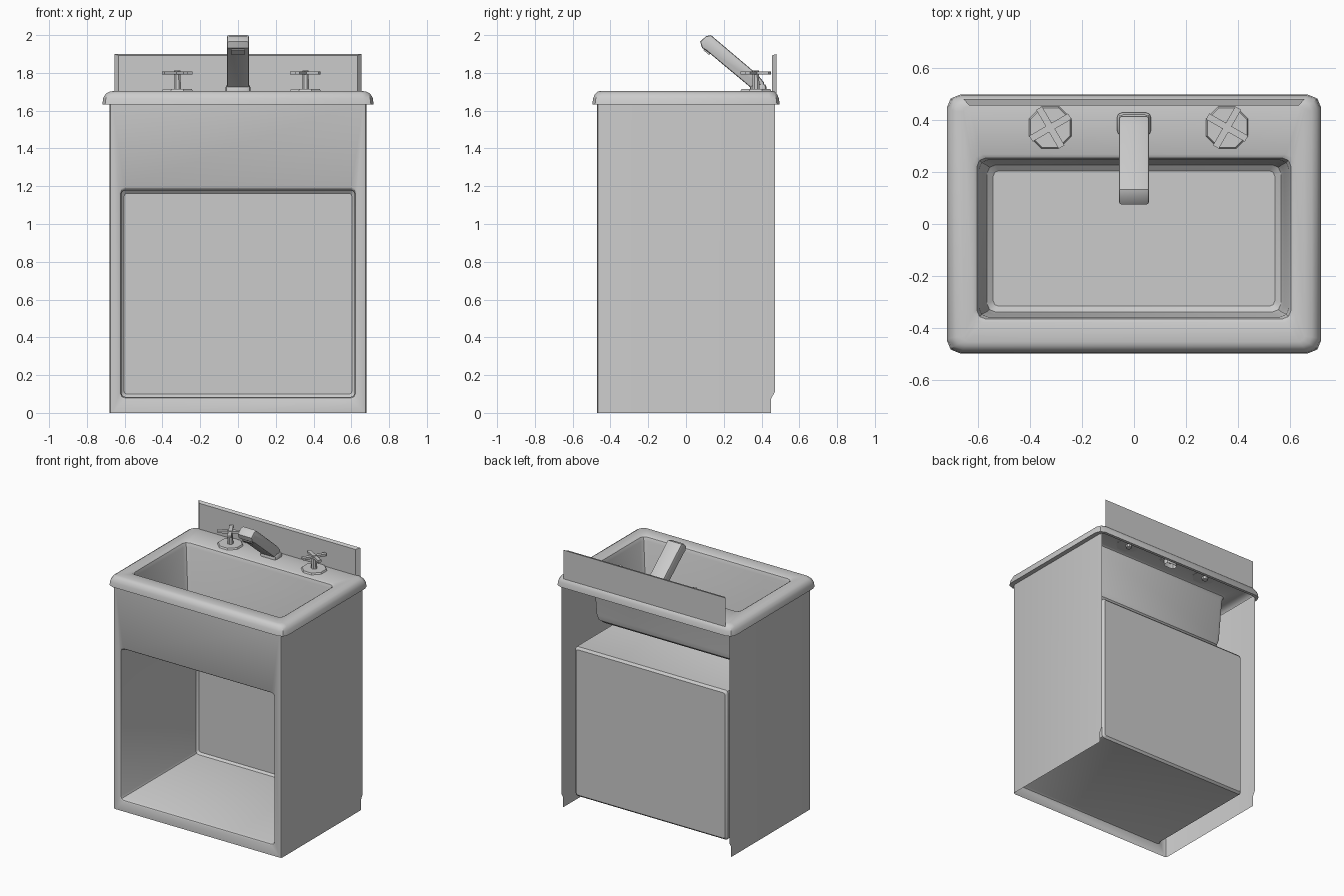
import bpy, bmesh, math
from mathutils import Matrix

if "Cube" in bpy.data.objects:
    bpy.data.objects.remove(bpy.data.objects["Cube"])


def finish(bm, name, smooth=True, normals=True):
    bmesh.ops.remove_doubles(bm, verts=bm.verts, dist=0.0005)
    if normals:
        bmesh.ops.recalc_face_normals(bm, faces=bm.faces)
    me = bpy.data.meshes.new(name)
    bm.to_mesh(me)
    bm.free()
    ob = bpy.data.objects.new(name, me)
    bpy.context.collection.objects.link(ob)
    if smooth:
        bpy.ops.object.select_all(action='DESELECT')
        ob.select_set(True)
        bpy.context.view_layer.objects.active = ob
        bpy.ops.object.shade_smooth_by_angle(angle=math.radians(32))
    return ob


def round_rect(hx, v0, v1, c, seg=2):
    """Rectangle with rounded corners, as 2D points."""
    pts = []
    for i, (x, y) in enumerate([(hx - c, v1 - c), (-hx + c, v1 - c),
                                (-hx + c, v0 + c), (hx - c, v0 + c)]):
        for k in range(seg + 1):
            a = math.pi / 2 * (i + k / seg)
            pts.append((x + c * math.cos(a), y + c * math.sin(a)))
    return pts


def loft(bm, loops):
    """Bridge successive point loops and cap the last."""
    rings = [[bm.verts.new(p) for p in lp] for lp in loops]
    n = len(rings[0])
    for a, b in zip(rings, rings[1:]):
        for i in range(n):
            bm.faces.new((a[i], a[(i + 1) % n], b[(i + 1) % n], b[i]))
    bm.faces.new(rings[-1])


def add_box(bm, size, loc, rot=0.0):
    m = (Matrix.Translation(loc) @ Matrix.Rotation(rot, 4, 'Z')
         @ Matrix.Diagonal((*size, 1)))
    return bmesh.ops.create_cube(bm, size=1, matrix=m)['verts']


# Cabinet: front frame running into a recessed open-fronted box
bm = bmesh.new()
frame = [  # half width, z low, z high, corner, y
    (0.665, 0.0, 1.65, 0.0, -0.47),
    (0.63, 0.07, 1.195, 0.03, -0.47),
    (0.622, 0.078, 1.187, 0.025, -0.465),
    (0.617, 0.085, 1.178, 0.02, -0.45),
    (0.617, 0.085, 1.178, 0.02, 0.395),
    (0.603, 0.099, 1.162, 0.015, 0.41)]
loft(bm, [[(x, y, z) for x, z in round_rect(h, a, b, c)]
          for h, a, b, c, y in frame])
# Side sheets with a notch at the rear foot and a softened front corner
for s in (-1, 1):
    prof = [(-0.457, 0), (0.45, 0), (0.45, 0.075), (0.47, 0.11),
            (0.47, 1.65), (-0.457, 1.65)]
    bm.faces.new([bm.verts.new((s * 0.68, y, z)) for y, z in prof])
    corner = [(0.665, -0.47), (0.676, -0.467), (0.68, -0.457)]
    for (xa, ya), (xb, yb) in zip(corner, corner[1:]):
        bm.faces.new([bm.verts.new(p) for p in (
            (s * xa, ya, 0), (s * xb, yb, 0), (s * xb, yb, 1.65), (s * xa, ya, 1.65))])
finish(bm, "cabinet")

# Countertop rim and basin in one lofted sheet
bm = bmesh.new()
sink = [  # half width, y front, y back, z, corner
    (0.685, -0.475, 0.475, 1.632, 0.03),
    (0.718, -0.496, 0.496, 1.632, 0.05),
    (0.714, -0.492, 0.492, 1.665, 0.05),
    (0.702, -0.482, 0.482, 1.688, 0.045),
    (0.682, -0.468, 0.468, 1.700, 0.035),
    (0.655, -0.452, 0.452, 1.704, 0.02),
    (0.617, -0.377, 0.267, 1.704, 0.035),
    (0.603, -0.365, 0.254, 1.695, 0.035),
    (0.594, -0.357, 0.246, 1.67, 0.035),
    (0.575, -0.347, 0.236, 1.36, 0.035),
    (0.563, -0.337, 0.226, 1.32, 0.03),
    (0.54, -0.315, 0.204, 1.30, 0.02)]
loft(bm, [[(x, y, z) for x, y in round_rect(h, a, b, c)]
          for h, a, b, z, c in sink])
finish(bm, "sink_top")

# Backsplash with sloped ends and top
bm = bmesh.new()
loft(bm, [[(-0.655, 0.48, 1.68), (0.655, 0.48, 1.68), (0.655, 0.48, 1.90), (-0.655, 0.48, 1.90)],
          [(-0.632, 0.454, 1.68), (0.632, 0.454, 1.68), (0.632, 0.454, 1.892), (-0.632, 0.454, 1.892)]])
bm.verts.ensure_lookup_table()
bm.faces.new(bm.verts[:4])
finish(bm, "backsplash", smooth=False)

# Angled spout: side profile extruded across x
bm = bmesh.new()
prof = [(0.345, 1.72), (0.108, 1.918), (0.085, 1.932), (0.075, 1.965),
        (0.105, 1.994), (0.132, 2.0), (0.38, 1.79), (0.412, 1.75), (0.412, 1.72)]
face = bm.faces.new([bm.verts.new((-0.058, y, z)) for y, z in prof])
ext = bmesh.ops.extrude_face_region(bm, geom=[face])
for g in ext['geom']:
    if isinstance(g, bmesh.types.BMVert):
        g.co.x = 0.058
caps = [f for f in bm.faces if len(f.verts) == len(prof)]
rim_edges = list({e for f in caps for e in f.edges})
bmesh.ops.bevel(bm, geom=rim_edges, offset=0.01, segments=2, profile=0.5, affect='EDGES')
finish(bm, "spout")

# Spout outlet beneath the tip
bm = bmesh.new()
m = Matrix.Translation((0, 0.115, 1.917)) @ Matrix.Rotation(math.radians(-40), 4, 'X')
bmesh.ops.create_cube(bm, size=1, matrix=m @ Matrix.Diagonal((0.07, 0.04, 0.025, 1)))
finish(bm, "spout_outlet", smooth=False)

# Spout base, passing through the countertop
bm = bmesh.new()
loft(bm, [[(x, y, z) for x, y in round_rect(h, a, b, 0.018)]
          for h, a, b, z in [(0.045, 0.36, 0.41, 1.665), (0.045, 0.36, 0.41, 1.70),
                             (0.065, 0.34, 0.427, 1.70), (0.065, 0.34, 0.427, 1.725),
                             (0.058, 0.347, 0.42, 1.738)]])
finish(bm, "spout_base")

# Cross handles: octagonal plate, stem and two crossed bars
for side, cx in (("left", -0.321), ("right", 0.357)):
    s = 1 if side == "left" else -1
    bm = bmesh.new()
    for r1, r2, z0, z1 in [(0.09, 0.082, 1.70, 1.715), (0.021, 0.018, 1.68, 1.812)]:
        m = (Matrix.Translation((cx, 0.37, (z0 + z1) / 2))
             @ Matrix.Rotation(math.pi / 8, 4, 'Z'))
        bmesh.ops.create_cone(bm, cap_ends=True, segments=8, radius1=r1,
                              radius2=r2, depth=z1 - z0, matrix=m)
    for k in range(2):
        add_box(bm, (0.172, 0.026, 0.017), (cx, 0.37, 1.80),
                s * math.radians(30 + 90 * k))
    finish(bm, side + "_tap_handle", smooth=False)
